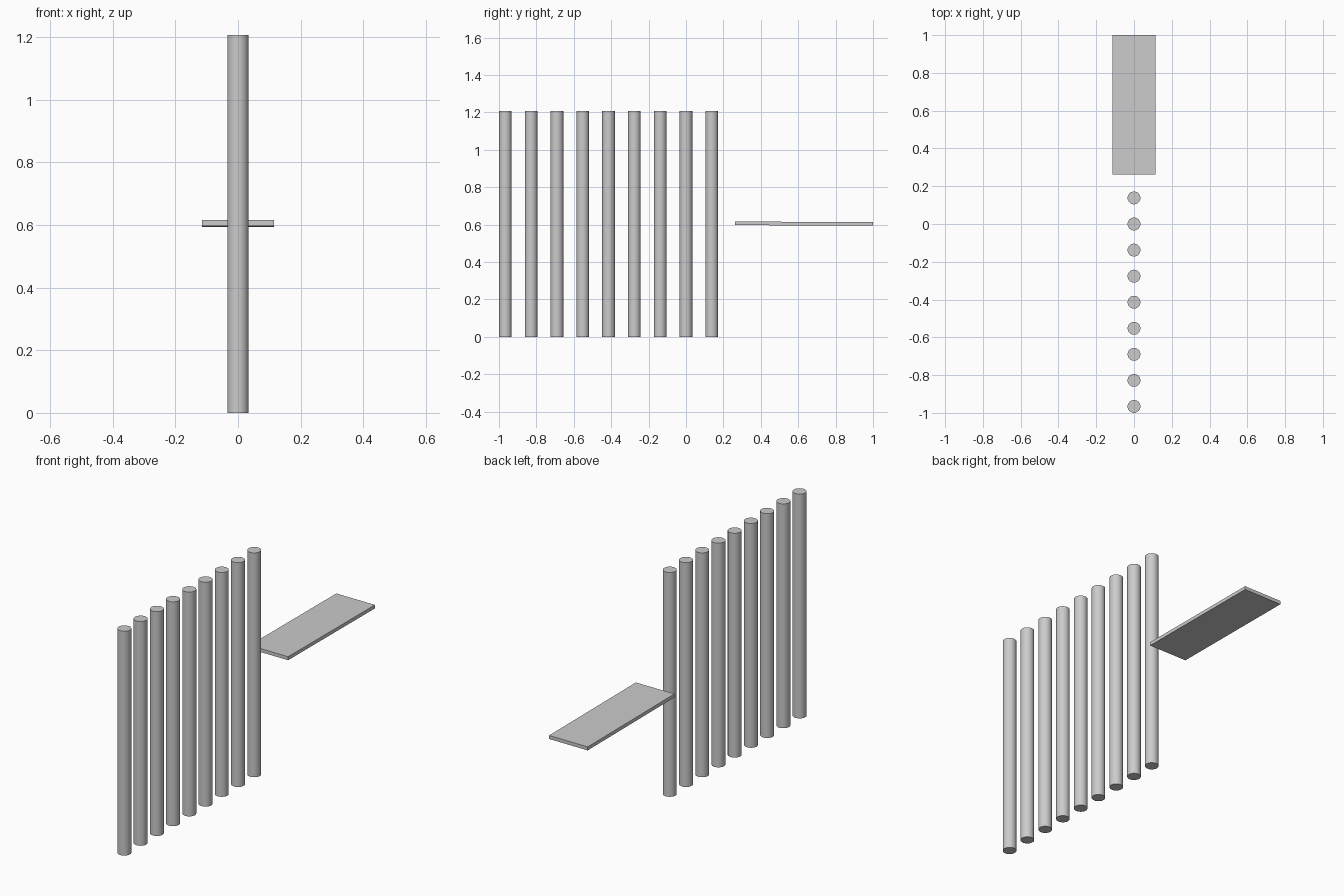
import bpy, math

if "Cube" in bpy.data.objects:
    bpy.data.objects.remove(bpy.data.objects["Cube"])

HEIGHT, RADIUS = 1.207, 0.034
COUNT, FIRST_Y, STEP = 9, -0.966, 0.138

# Row of upright round posts
for i in range(COUNT):
    bpy.ops.mesh.primitive_cylinder_add(
        vertices=32, radius=RADIUS, depth=HEIGHT,
        location=(0, FIRST_Y + i * STEP, HEIGHT / 2))
    post = bpy.context.object
    post.name = f"post_{i + 1}"
    bpy.ops.object.shade_smooth_by_angle(angle=math.radians(30))

# Thin flat plank at mid height, dipping very slightly towards the back
bpy.ops.mesh.primitive_cube_add(size=1, location=(0, 0.631, 0.605),
                                rotation=(math.radians(-0.25), 0, 0))
plank = bpy.context.object
plank.name = "plank"
plank.scale = (0.23, 0.738, 0.019)
bpy.ops.object.transform_apply(location=False, rotation=False, scale=True)
